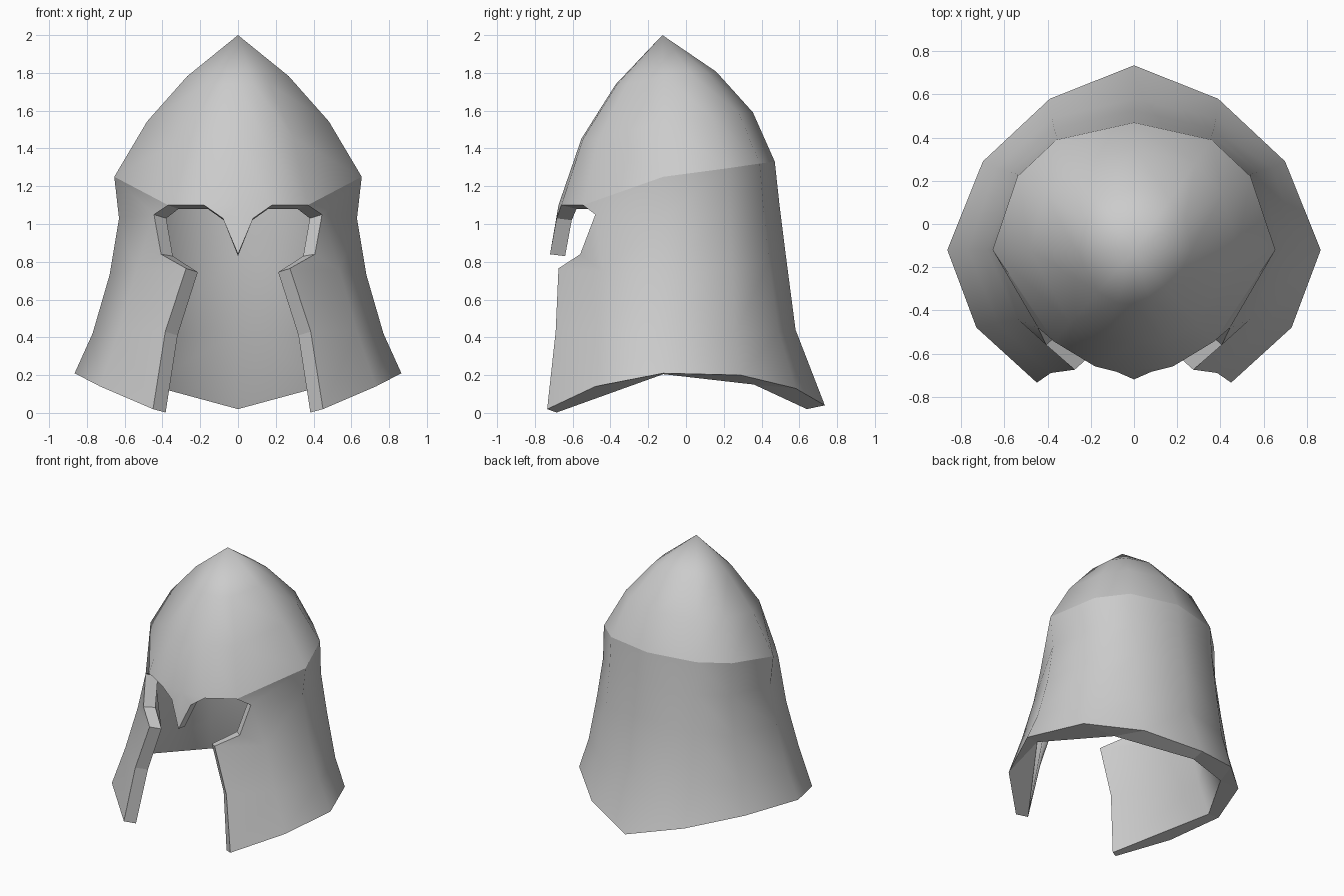
import bpy, bmesh
from mathutils import Vector

if "Cube" in bpy.data.objects:
    bpy.data.objects.remove(bpy.data.objects["Cube"])

bm = bmesh.new()


def verts(points):
    return [bm.verts.new(p) for p in points]


def strip(a, b):
    """Quads between two point rows of equal length."""
    return [bm.faces.new((a[i], b[i], b[i + 1], a[i + 1])) for i in range(len(a) - 1)]


def shell(columns, front, low, high, apex):
    """Half shell: wall columns run crease -> rim from back to side.
    front = brow points, nose points, eye corner, eye side, cheek edge, optional cheek column."""
    cols = [verts(c) for c in columns]
    brow, nose = verts(front["brow"]), verts(front["nose"])
    corner, eye = verts(front["eye"])
    cheek = verts(front["cheek"])
    side = cols[-1]

    # Wall from the back to the side
    for a, b in zip(cols, cols[1:]):
        strip(a, b)

    # Cheek guard and temple
    bm.faces.new((side[0], brow[0], corner, side[1]))
    rim = [c[-1] for c in cols]
    if "mid" in front:
        mid = verts(front["mid"])
        bm.faces.new((side[1], corner, mid[0], side[2]))
        bm.faces.new((corner, eye, mid[0]))
        bm.faces.new((eye, cheek[0], mid[0]))
        strip(side[2:], mid)
        strip(mid, cheek)
        rim.append(mid[-1])
    else:
        bm.faces.new((side[1], corner, side[2]))
        bm.faces.new((corner, eye, side[2]))
        bm.faces.new((eye, cheek[0], side[2]))
        strip(side[2:], cheek)
    rim.append(cheek[-1])

    # Pointed dome
    base = [c[0] for c in cols] + brow
    peak = Vector(apex)
    rings = []
    for radii, rise in ((low, .39), (high, .71)):
        ring = []
        for v, r in zip(base, radii):
            p = peak.lerp(v.co, r)
            p.z = v.co.z + (peak.z - v.co.z) * rise
            ring.append(p)
        rings.append(verts(ring))
    top = bm.verts.new(peak)
    strip(base, rings[0])
    strip(rings[0], rings[1])
    for a, b in zip(rings[1], rings[1][1:]):
        bm.faces.new((a, top, b))

    # Nose guard
    bm.faces.new((brow[1], nose[0], brow[2]))
    bm.faces.new((nose[0], nose[1], brow[2]))

    opening = cheek[::-1] + [eye, corner, brow[0], brow[1], nose[0], nose[1]]
    return rim, opening, [c[0] for c in cols] + [brow[0]]


# Outer shell
rim_o, open_o, crease = shell(
    [[(0, .47, 1.33), (0, .495, 1.1), (0, .525, .86), (0, .58, .44), (0, .735, .04)],
     [(.36, .39, 1.32), (.36, .41, 1.08), (.37, .44, .80), (.38, .49, .43), (.39, .58, .13)],
     [(.54, .22, 1.295), (.54, .23, 1.05), (.58, .245, .76), (.64, .26, .42), (.70, .29, .20)],
     [(.655, -.12, 1.25), (.63, -.12, 1.03), (.68, -.12, .73), (.77, -.12, .42), (.865, -.12, .21)]],
    {"brow": [(.37, -.545, 1.1), (.18, -.66, 1.1), (0, -.675, 1.1)],
     "nose": [(.08, -.685, 1.03), (0, -.72, .84)],
     "eye": [(.445, -.48, 1.05), (.407, -.56, .84)],
     "mid": [(.54, -.44, .75), (.63, -.46, .43), (.73, -.48, .14)],
     "cheek": [(.275, -.675, .765), (.385, -.69, .43), (.45, -.735, .02)]},
    [.805, .79, .76, .735, .80, .785, .78],
    [.48, .46, .44, .41, .45, .45, .45], (0, -.125, 2.0))

# Inner lining, with fewer sides
rim_i, open_i, _ = shell(
    [[(0, .39, 1.31), (0, .41, 1.09), (0, .44, .84), (0, .50, .43), (0, .64, .02)],
     [(.38, .24, 1.28), (.38, .25, 1.06), (.40, .27, .78), (.43, .29, .42), (.48, .36, .15)],
     [(.575, -.12, 1.23), (.55, -.12, 1.03), (.60, -.12, .73), (.69, -.12, .41), (.775, -.12, .205)]],
    {"brow": [(.315, -.48, 1.08), (.16, -.58, 1.08), (0, -.595, 1.08)],
     "nose": [(.075, -.605, 1.02), (0, -.64, .83)],
     "eye": [(.38, -.425, 1.03), (.345, -.505, .83)],
     "cheek": [(.213, -.62, .745), (.32, -.63, .41), (.383, -.685, .002)]},
    [.805, .77, .735, .80, .785, .78],
    [.48, .45, .41, .45, .45, .45], (0, -.125, 1.9))

# Plate edge around the face opening and along the bottom
plate = strip(open_o, open_i)
o, i = rim_o, rim_i
for f in ((o[0], o[1], i[1], i[0]), (o[1], o[2], i[1]), (o[2], o[3], i[2], i[1]),
          (o[3], o[4], i[2]), (o[4], o[5], i[3], i[2])):
    plate.append(bm.faces.new(f))

# Smooth shading, with sharp crease and plate edges
for f in bm.faces:
    f.smooth = f not in plate
for f in plate:
    for e in f.edges:
        e.smooth = False
for a, b in zip(crease, crease[1:]):
    bm.edges.get((a, b)).smooth = False

# Mirror to the left half
res = bmesh.ops.duplicate(bm, geom=bm.verts[:] + bm.edges[:] + bm.faces[:])
for g in res["geom"]:
    if isinstance(g, bmesh.types.BMVert):
        g.co.x *= -1
bmesh.ops.remove_doubles(bm, verts=bm.verts[:], dist=1e-4)
bmesh.ops.recalc_face_normals(bm, faces=bm.faces[:])

mesh = bpy.data.meshes.new("helmet_shell")
bm.to_mesh(mesh)
bm.free()
helmet = bpy.data.objects.new("helmet_shell", mesh)
bpy.context.collection.objects.link(helmet)
